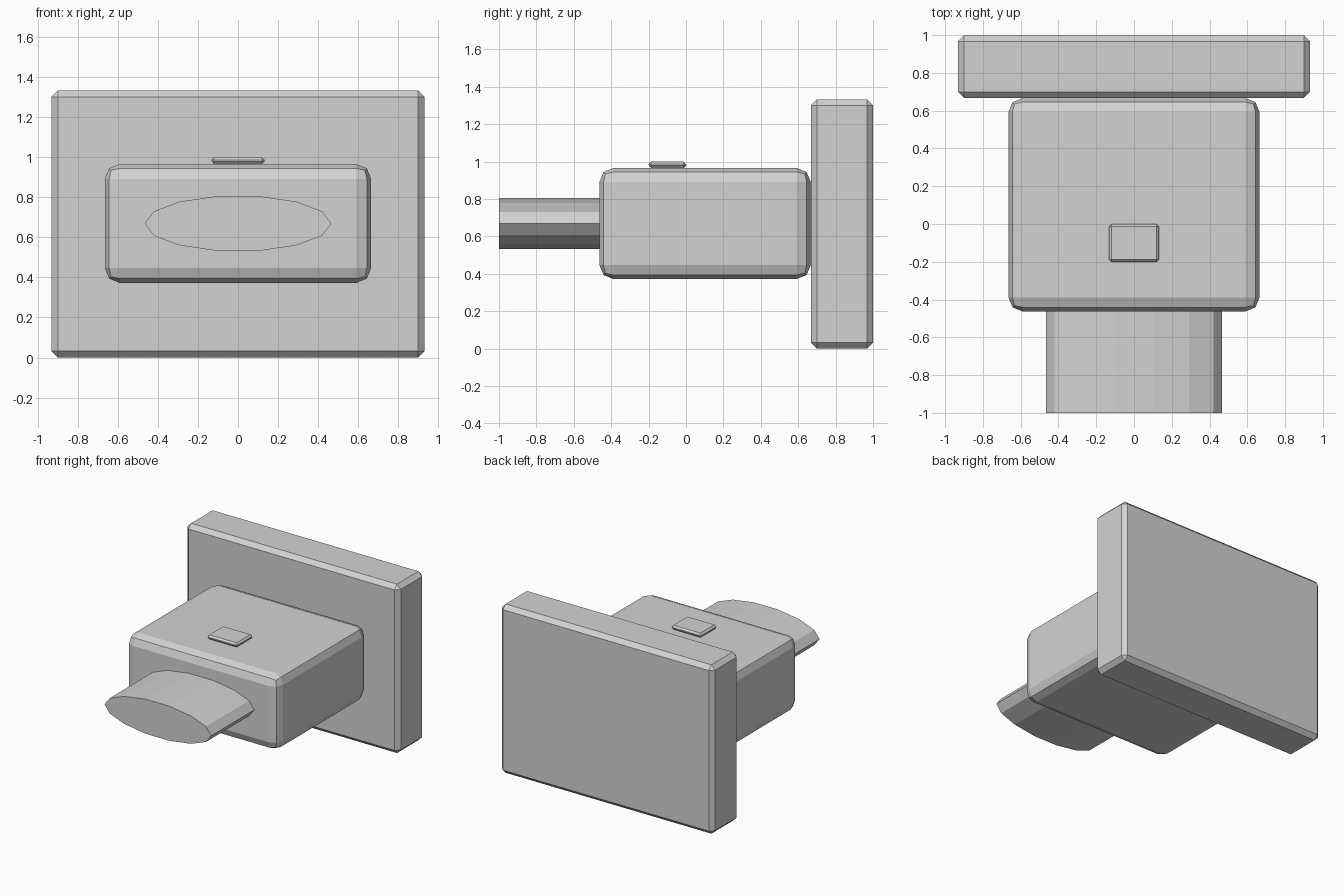
import bpy, bmesh, math

if "Cube" in bpy.data.objects:
    bpy.data.objects.remove(bpy.data.objects["Cube"])

grey = bpy.data.materials.new("light_grey")
grey.diffuse_color = (0.65, 0.65, 0.65, 1)
grey.use_nodes = True
grey.node_tree.nodes["Principled BSDF"].inputs["Base Color"].default_value = grey.diffuse_color


def finish(name, bm):
    """Turn a bmesh into a flat-shaded grey object."""
    bmesh.ops.recalc_face_normals(bm, faces=bm.faces)
    mesh = bpy.data.meshes.new(name)
    bm.to_mesh(mesh)
    bm.free()
    mesh.materials.append(grey)
    obj = bpy.data.objects.new(name, mesh)
    bpy.context.collection.objects.link(obj)


def bevelled_box(name, low, high, width, segments):
    """Box between two corners with every edge bevelled."""
    bm = bmesh.new()
    bmesh.ops.create_cube(bm, size=1)
    for v in bm.verts:
        v.co = [a + (c + 0.5) * (b - a) for a, b, c in zip(low, high, v.co)]
    bmesh.ops.bevel(bm, geom=bm.edges[:], offset=width, offset_type='OFFSET',
                    segments=segments, profile=0.5, affect='EDGES')
    finish(name, bm)


# Back plate, main body and top button
bevelled_box("back_plate", (-0.932, 0.667, 0), (0.932, 1.0, 1.333), 0.033, 1)
bevelled_box("main_body", (-0.665, -0.463, 0.372), (0.665, 0.667, 0.966), 0.075, 2)
bevelled_box("top_button", (-0.132, -0.2, 0.966), (0.132, 0.0, 1.0), 0.013, 1)

# Flattened 14-sided stub projecting from the front
bm = bmesh.new()
ring = [bm.verts.new((0.466 * math.cos(a), -1.0, 0.669 + 0.14 * math.sin(a)))
        for a in (math.tau * i / 14 for i in range(14))]
cap = bm.faces.new(ring)
new = bmesh.ops.extrude_face_region(bm, geom=[cap], use_keep_orig=True)["geom"]
bmesh.ops.translate(bm, vec=(0, 0.56, 0),
                    verts=[g for g in new if isinstance(g, bmesh.types.BMVert)])
finish("front_stub", bm)
